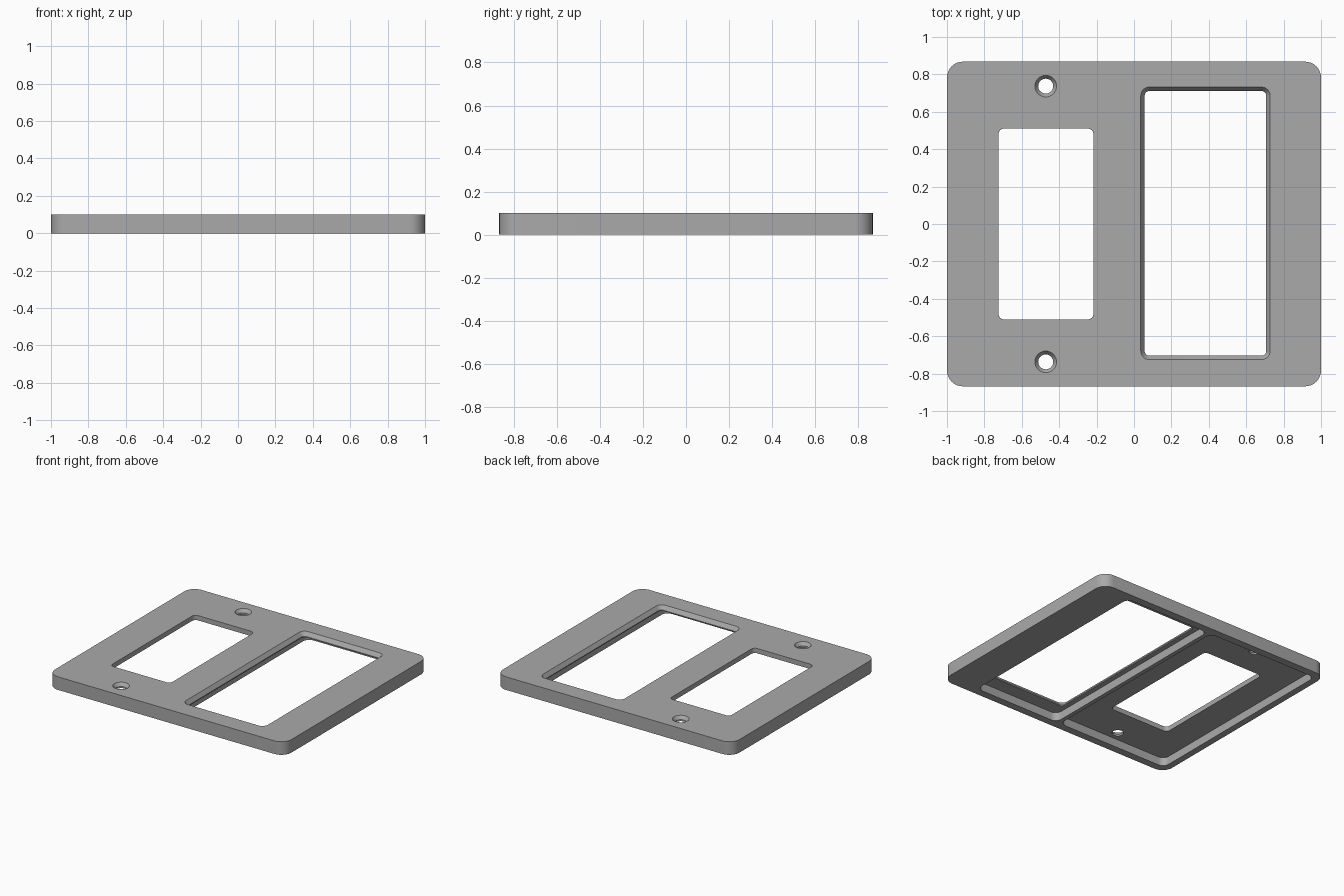
import bpy, bmesh, math

if "Cube" in bpy.data.objects:
    bpy.data.objects.remove(bpy.data.objects["Cube"], do_unlink=True)

grey = bpy.data.materials.new("plain grey")
grey.use_nodes = True
COLOUR = (0.4, 0.4, 0.4, 1)
grey.diffuse_color = COLOUR
grey.node_tree.nodes["Principled BSDF"].inputs["Base Color"].default_value = COLOUR


def outline(x0, x1, y0, y1, r, steps=8):
    """Rounded rectangle, counter-clockwise; a circle when r is half the side."""
    corners = ((x1 - r, y1 - r), (x0 + r, y1 - r), (x0 + r, y0 + r), (x1 - r, y0 + r))
    points = []
    for quarter, (cx, cy) in enumerate(corners):
        for i in range(steps + 1):
            a = (quarter + i / steps) * math.pi / 2
            points.append((cx + r * math.cos(a), cy + r * math.sin(a)))
    return points


def loft(name, box, r, levels):
    """Stack rounded rectangles; each level is (z, outward offset)."""
    x0, x1, y0, y1 = box
    bm = bmesh.new()
    rings = []
    for z, grow in levels:
        pts = outline(x0 - grow, x1 + grow, y0 - grow, y1 + grow, r + grow)
        rings.append([bm.verts.new((x, y, z)) for x, y in pts])
    bm.faces.new(rings[0][::-1])
    bm.faces.new(rings[-1])
    n = len(rings[0])
    for low, high in zip(rings, rings[1:]):
        for i in range(n):
            j = (i + 1) % n
            bm.faces.new((low[i], low[j], high[j], high[i]))
    bmesh.ops.remove_doubles(bm, verts=bm.verts, dist=1e-5)
    bmesh.ops.recalc_face_normals(bm, faces=bm.faces)
    mesh = bpy.data.meshes.new(name)
    bm.to_mesh(mesh)
    bm.free()
    mesh.materials.append(grey)
    obj = bpy.data.objects.new(name, mesh)
    bpy.context.collection.objects.link(obj)
    return obj


TOP, FLOOR, BELOW, ABOVE = 0.1, 0.063, -0.1, 0.2
plate = loft("wall_plate", (-1, 1, -0.868, 0.868), 0.085, [(0, 0), (TOP, 0)])

# Recesses underneath, separated by a thin rib
cutters = [
    loft("left_recess", (-0.95, -0.012, -0.81, 0.81), 0.05, [(BELOW, 0), (FLOOR, 0)]),
    loft("right_recess", (0.02, 0.737, -0.81, 0.81), 0.05, [(BELOW, 0), (FLOOR, 0)]),
]
# Plain window
cutters.append(loft("small_window", (-0.724, -0.217, -0.51, 0.51), 0.03,
                    [(BELOW, 0), (ABOVE, 0)]))
# Window with a bevelled rim
cutters.append(loft("large_window", (0.057, 0.707, -0.704, 0.711), 0.025,
                    [(BELOW, 0), (0.07, 0), (TOP, 0.021), (ABOVE, 0.021)]))
# Countersunk screw holes
for side in (-1, 1):
    cx, cy, r = -0.472, 0.737 * side, 0.04
    cutters.append(loft("screw_hole", (cx - r, cx + r, cy - r, cy + r), r - 1e-6,
                        [(BELOW, 0), (0.075, 0), (TOP, 0.018), (ABOVE, 0.018)]))

bpy.context.view_layer.objects.active = plate
for cutter in cutters:
    cutter.hide_render = True
    cut = plate.modifiers.new(cutter.name, "BOOLEAN")
    cut.operation = "DIFFERENCE"
    cut.solver = "EXACT"
    cut.object = cutter
    bpy.ops.object.modifier_apply(modifier=cut.name)
    bpy.data.objects.remove(cutter, do_unlink=True)

# Smooth the rounded corners, keep the edges crisp
bpy.ops.object.select_all(action="DESELECT")
plate.select_set(True)
bpy.ops.object.shade_smooth_by_angle(angle=math.radians(25))
